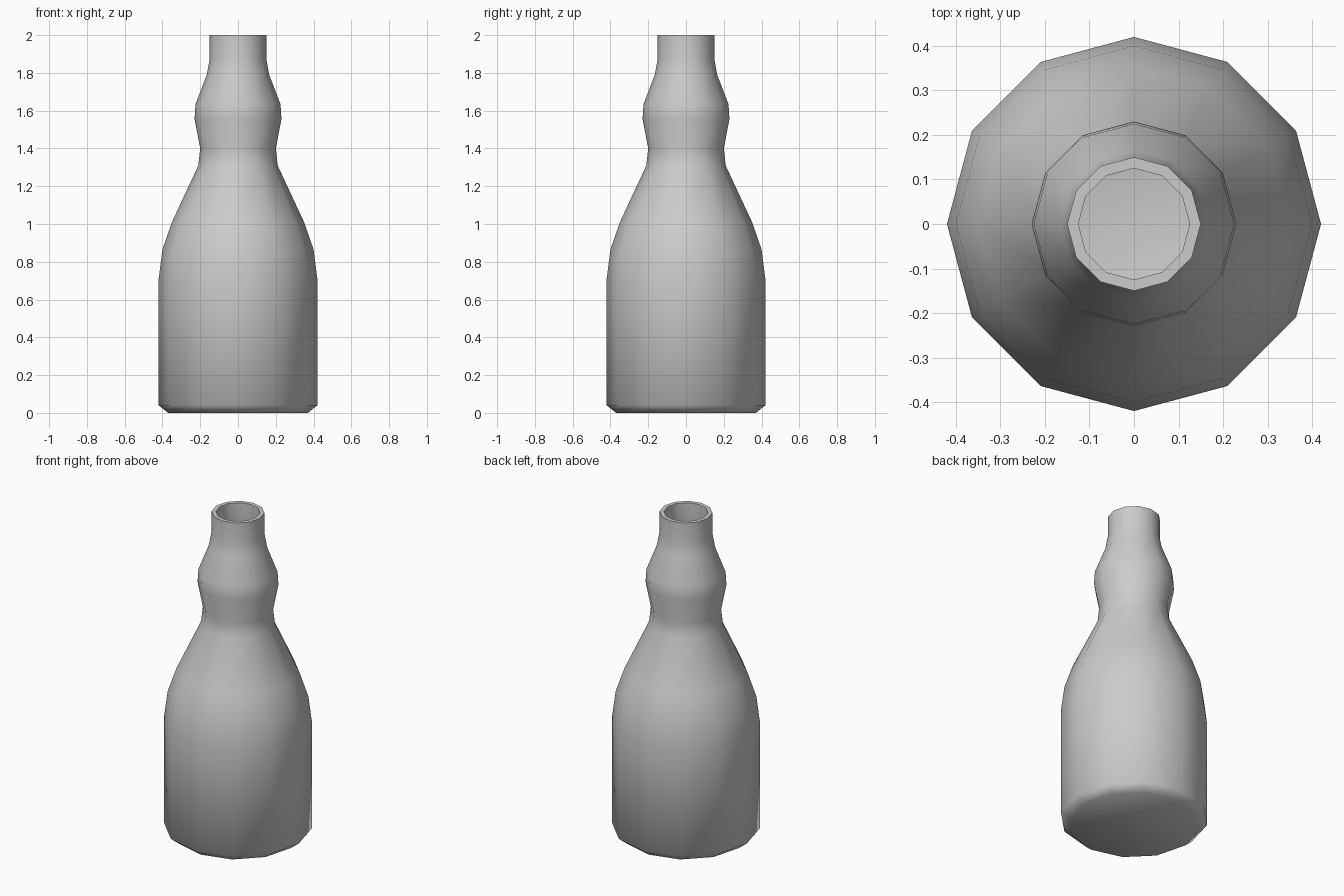
import bpy, bmesh, math

if "Cube" in bpy.data.objects:
    bpy.data.objects.remove(bpy.data.objects["Cube"])

SIDES = 12

# Outer wall from base to rim, then inner wall down to the floor (radius, z)
outer = [(0.37, 0), (0.42, 0.04), (0.42, 0.71), (0.40, 0.865), (0.35, 1.01),
         (0.21, 1.31), (0.20, 1.40), (0.23, 1.555), (0.225, 1.635),
         (0.165, 1.79), (0.15, 1.875), (0.15, 2.0)]
inner = [(0.125, 2.0), (0.125, 1.88), (0.14, 1.79), (0.20, 1.635), (0.205, 1.555),
         (0.175, 1.40), (0.185, 1.31), (0.325, 1.01), (0.375, 0.86),
         (0.395, 0.71), (0.395, 0.05), (0.36, 0.025)]

bm = bmesh.new()
rings = []
for r, z in outer + inner:
    rings.append([bm.verts.new((r * math.cos(2 * math.pi * i / SIDES),
                                r * math.sin(2 * math.pi * i / SIDES), z))
                  for i in range(SIDES)])
for a, b in zip(rings, rings[1:]):
    for i in range(SIDES):
        j = (i + 1) % SIDES
        bm.faces.new((a[i], a[j], b[j], b[i]))

# Base and inner floor
bm.faces.new(rings[0][::-1])
bm.faces.new(rings[-1])
bmesh.ops.recalc_face_normals(bm, faces=bm.faces)

mesh = bpy.data.meshes.new("bottle")
bm.to_mesh(mesh)
bm.free()
bottle = bpy.data.objects.new("bottle", mesh)
bpy.context.collection.objects.link(bottle)
bpy.context.view_layer.objects.active = bottle
bottle.select_set(True)
bpy.ops.object.shade_smooth_by_angle(angle=math.radians(60))
